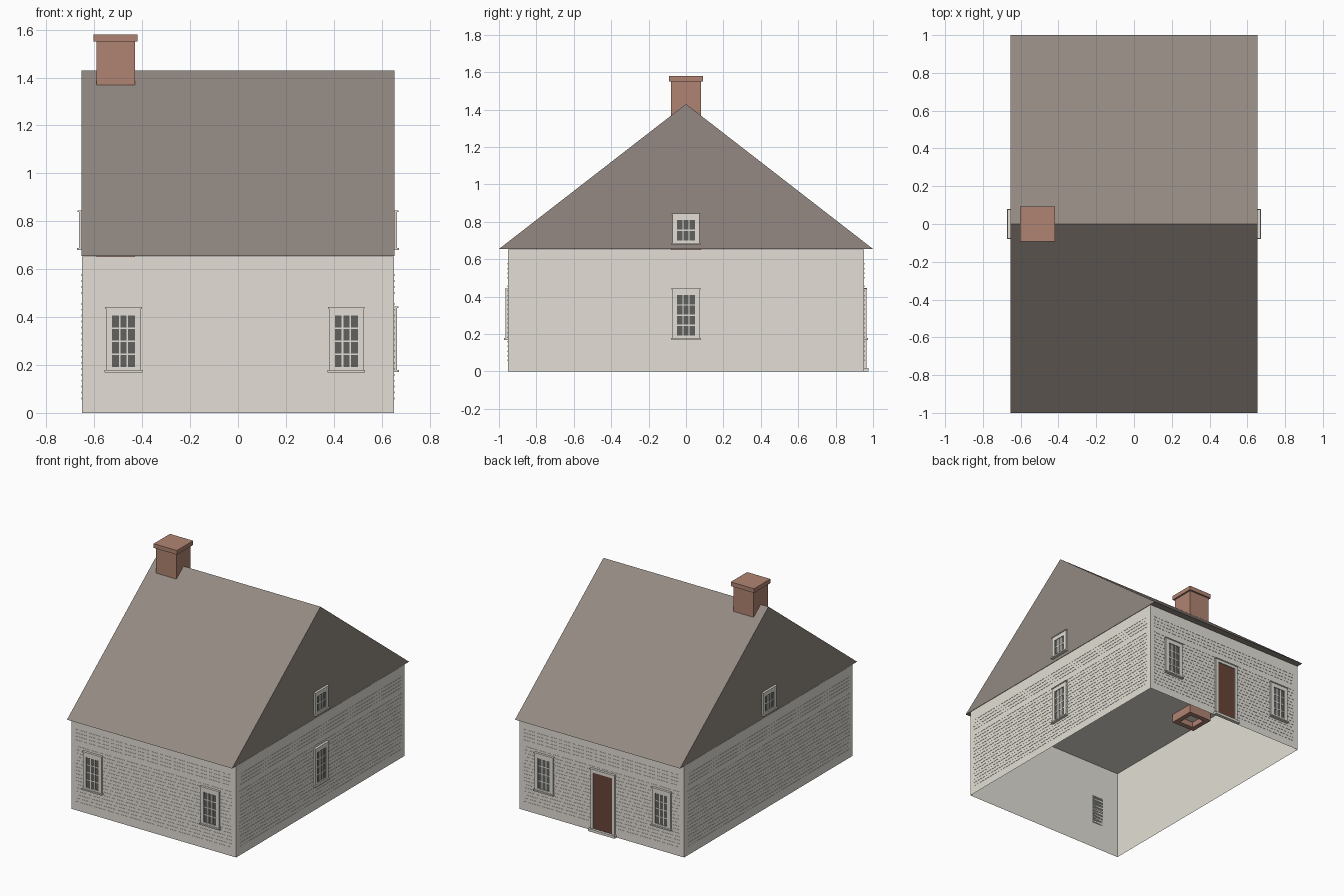
import bpy, bmesh
from math import radians
from mathutils import Matrix, Vector

if "Cube" in bpy.data.objects:
    bpy.data.objects.remove(bpy.data.objects["Cube"])


def material(name, rgb):
    lin = [((c / 255 + 0.055) / 1.055) ** 2.4 for c in rgb] + [1]
    m = bpy.data.materials.new(name)
    m.use_nodes = True
    m.diffuse_color = lin
    m.node_tree.nodes["Principled BSDF"].inputs["Base Color"].default_value = lin
    return m


WALL = material("pale wall paint", (227, 223, 214))
ROOF = material("roof brown grey", (147, 137, 130))
BRICK = material("chimney brick", (176, 132, 114))
GLASS = material("dark glass", (97, 98, 94))
DOOR = material("door brown", (105, 69, 56))

HX, HY, EAVE, RIDGE = 0.652, 0.952, 0.655, 1.43


def finish(name, bm, mats, matrix=Matrix()):
    bmesh.ops.recalc_face_normals(bm, faces=bm.faces[:])
    mesh = bpy.data.meshes.new(name)
    bm.to_mesh(mesh)
    bm.free()
    for m in mats:
        mesh.materials.append(m)
    ob = bpy.data.objects.new(name, mesh)
    ob.matrix_world = matrix
    bpy.context.collection.objects.link(ob)
    return ob


def box(bm, x, y, z, index=0):
    """Box from (min, max) pairs."""
    lo, hi = Vector((x[0], y[0], z[0])), Vector((x[1], y[1], z[1]))
    m = Matrix.Translation((lo + hi) / 2) @ Matrix.Diagonal((*(hi - lo), 1))
    verts = bmesh.ops.create_cube(bm, size=1, matrix=m)["verts"]
    for f in {f for v in verts for f in v.link_faces}:
        f.material_index = index
    return verts


def wall_frame(angle, distance):
    """Local x runs along the wall, local -y points outward."""
    return Matrix.Rotation(radians(angle), 4, "Z") @ Matrix.Translation((0, -distance, 0))


FRONT, LEFT = wall_frame(0, HY), wall_frame(90, HX)
BACK, RIGHT = wall_frame(180, HY), wall_frame(-90, HX)

# Wall shell with a pale ceiling, open underneath
bm = bmesh.new()
box(bm, (-HX, HX), (-HY, HY), (0, EAVE - 0.002))
floor = min(bm.faces, key=lambda f: f.calc_center_median().z)
bmesh.ops.delete(bm, geom=[floor], context="FACES_ONLY")
finish("walls", bm, [WALL])

# Gable roof: triangle pushed along x
bm = bmesh.new()
profile = [(-1, EAVE), (1, EAVE), (0, RIDGE)]
tri = bm.faces.new([bm.verts.new((-HX - 0.001, y, z)) for y, z in profile])
end = bmesh.ops.extrude_face_region(bm, geom=[tri], use_keep_orig=True)["geom"]
bmesh.ops.translate(bm, vec=(2 * HX + 0.002, 0, 0),
                    verts=[v for v in end if isinstance(v, bmesh.types.BMVert)])
finish("roof", bm, [ROOF])

# Chimney: shaft, cap and a base with a flue opening below the ceiling
bm = bmesh.new()
cx = -0.511
for half, z in ((0.08, (0.64, 1.56)), (0.092, (1.55, 1.58)), (0.092, (0.59, 0.65))):
    verts = box(bm, (cx - half, cx + half), (-half, half), z)
under = min({f for v in verts for f in v.link_faces}, key=lambda f: f.calc_center_median().z)
bmesh.ops.inset_region(bm, faces=[under], thickness=0.05)
flue = bmesh.ops.extrude_discrete_faces(bm, faces=[under])["faces"][0]
flue.material_index = 1
bmesh.ops.translate(bm, verts=flue.verts[:], vec=(0, 0, 0.04))
finish("chimney", bm, [BRICK, WALL])


# Siding: shallow raised courses, in two groups
def siding(name, half, matrix):
    bm = bmesh.new()
    heights = [0.06 + 0.0247 * i for i in range(17)] + [0.5 + 0.025 * i for i in range(4)]
    for z in heights:
        box(bm, (-half, half), (-0.0015, 0), (z - 0.004, z + 0.004))
    finish(name, bm, [WALL], matrix)


siding("front_siding", 0.615, FRONT)
siding("back_siding", 0.615, BACK)
siding("left_siding", 0.915, LEFT)
siding("right_siding", 0.915, RIGHT)


def surround(bm, x, outer, inner, z0, z1, top):
    """Two jambs, a head board and a cap around an opening."""
    for a, b in ((x - outer, x - inner), (x + inner, x + outer)):
        box(bm, (a, b), (-0.012, 0), (z0, top))
    box(bm, (x - inner, x + inner), (-0.012, 0), (z1, top))
    box(bm, (x - outer - 0.004, x + outer + 0.004), (-0.017, 0), (top - 0.005, top + 0.002))


# Sash windows: glass, surround, sill and glazing bars
def window(name, matrix, x, z, rows):
    bm = bmesh.new()
    inner, pane, bar = 0.048, 0.054, 0.0035
    z0 = z + 0.019
    z1 = z0 + rows * pane
    surround(bm, x, 0.073, inner, z, z1, z1 + 0.034)
    box(bm, (x - inner, x + inner), (-0.012, 0), (z, z0))
    box(bm, (x - 0.079, x + 0.079), (-0.021, 0), (z - 0.003, z + 0.006))
    box(bm, (x - inner, x + inner), (-0.006, 0), (z0, z1), 1)
    for c in (x - inner / 3, x + inner / 3):
        box(bm, (c - bar, c + bar), (-0.008, 0), (z0, z1))
    for r in range(1, rows):
        c = z0 + r * pane
        box(bm, (x - inner, x + inner), (-0.008, 0), (c - bar, c + bar))
    finish(name, bm, [WALL, GLASS], matrix)


window("front_window_right", FRONT, -0.478, 0.172, 4)
window("front_window_left", FRONT, 0.452, 0.172, 4)
window("back_window_right", BACK, 0.478, 0.172, 4)
window("back_window_left", BACK, -0.452, 0.172, 4)
window("left_window", LEFT, 0, 0.174, 4)
window("left_gable_window", LEFT, 0, 0.682, 2)
window("right_gable_window", RIGHT, 0, 0.682, 2)

# Back door with surround and step
bm = bmesh.new()
dx = 0.013
surround(bm, dx, 0.095, 0.075, 0.018, 0.42, 0.445)
box(bm, (dx - 0.075, dx + 0.075), (-0.006, 0), (0.018, 0.42), 1)
box(bm, (dx - 0.105, dx + 0.105), (-0.024, 0), (0, 0.018))
finish("back_door", bm, [WALL, DOOR], BACK)
